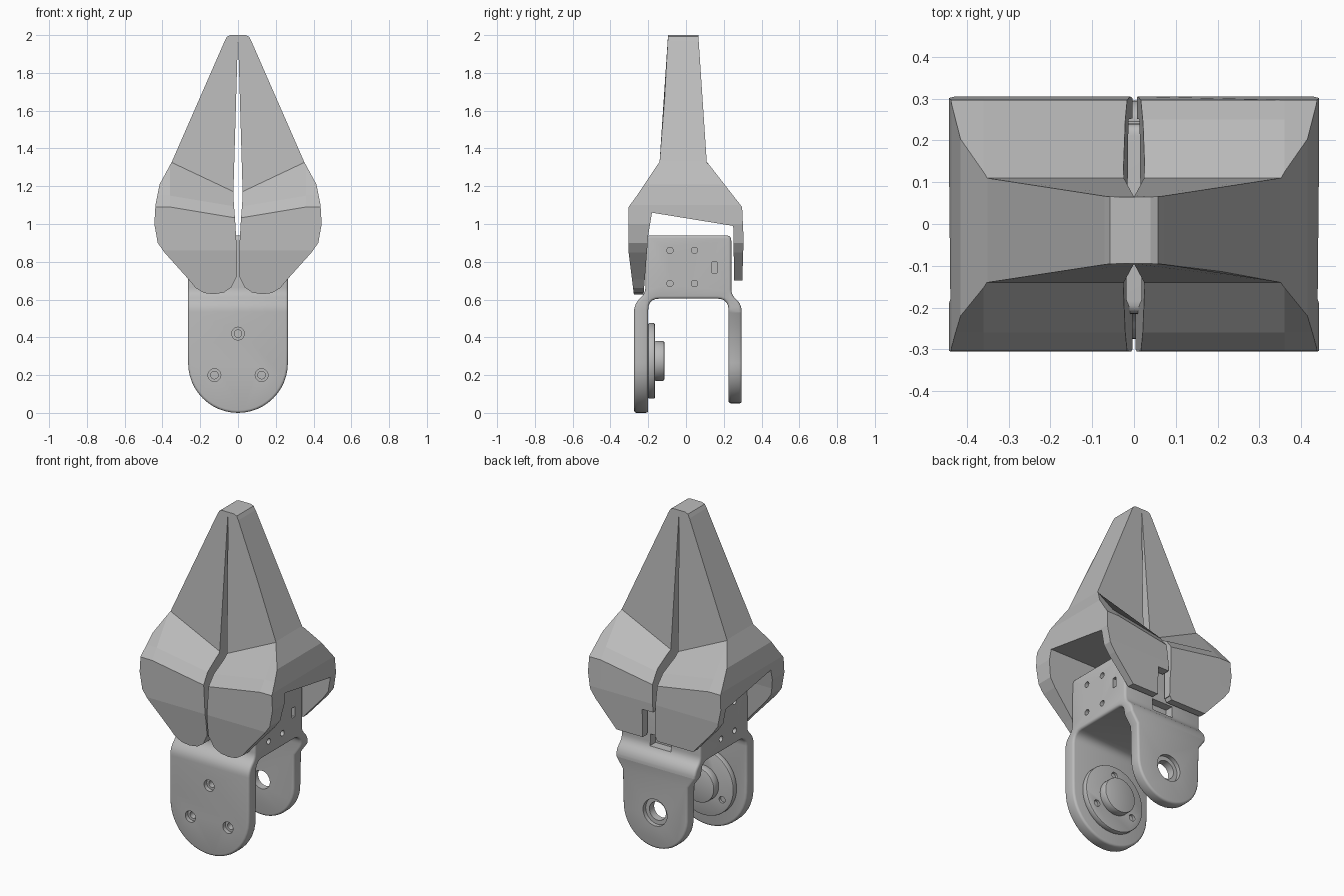
import bpy, bmesh, math
from mathutils import Vector

cube = bpy.data.objects.get("Cube")
if cube:
    bpy.data.objects.remove(cube, do_unlink=True)

GREY = (0.5, 0.5, 0.5, 1)
metal = bpy.data.materials.new("light grey metal")
metal.use_nodes = True
metal.diffuse_color = GREY
metal.node_tree.nodes["Principled BSDF"].inputs["Base Color"].default_value = GREY


def loft(name, sections, axis):
    """Skin matching profiles placed along an axis; sections = [(position, points)]."""
    bm = bmesh.new()
    rings = []
    for pos, pts in sections:
        rings.append([bm.verts.new((pos, a, b) if axis == 'x' else
                                   (a, pos, b) if axis == 'y' else (a, b, pos))
                      for a, b in pts])
    for r, s in zip(rings, rings[1:]):
        n = len(r)
        for i in range(n):
            bm.faces.new((r[i], r[(i + 1) % n], s[(i + 1) % n], s[i]))
    bm.faces.new(rings[0])
    bm.faces.new(rings[-1])
    bmesh.ops.recalc_face_normals(bm, faces=bm.faces)
    mesh = bpy.data.meshes.new(name)
    bm.to_mesh(mesh)
    bm.free()
    obj = bpy.data.objects.new(name, mesh)
    bpy.context.collection.objects.link(obj)
    mesh.materials.append(metal)
    return obj


def prism(name, pts, axis, lo, hi):
    return loft(name, [(lo, pts), (hi, pts)], axis)


def circle(a, b, r, n=32):
    return [(a + r * math.cos(math.tau * i / n), b + r * math.sin(math.tau * i / n))
            for i in range(n)]


def box(a0, a1, b0, b1):
    return [(a0, b0), (a1, b0), (a1, b1), (a0, b1)]


def rounded(corners, n=5):
    """Round each (a, b, radius) corner with a short curve."""
    out = []
    for i, (a, b, r) in enumerate(corners):
        p = Vector((a, b))
        if not r:
            out.append((a, b))
            continue
        u = (Vector(corners[i - 1][:2]) - p).normalized() * r
        v = (Vector(corners[(i + 1) % len(corners)][:2]) - p).normalized() * r
        for k in range(n + 1):
            t = k / n
            out.append(tuple(p + u * (1 - t) ** 2 + v * t ** 2))
    return out


def apply(obj, kind, **settings):
    mod = obj.modifiers.new(kind, kind)
    for key, value in settings.items():
        setattr(mod, key, value)
    bpy.context.view_layer.objects.active = obj
    bpy.ops.object.modifier_apply(modifier=mod.name)


def boolean(obj, tool, operation='DIFFERENCE'):
    apply(obj, 'BOOLEAN', object=tool, operation=operation, solver='EXACT')
    bpy.data.objects.remove(tool, do_unlink=True)


def smooth(obj):
    bpy.ops.object.select_all(action='DESELECT')
    obj.select_set(True)
    bpy.context.view_layer.objects.active = obj
    bpy.ops.object.shade_smooth_by_angle(angle=math.radians(35))


def mirrored(half):
    """Close a right-hand outline, listed top to bottom, with its mirror image."""
    return half + [(-x, z) for x, z in reversed(half)]


# Bracket: block on top, two joggled legs
bracket = prism("bracket", rounded([
    (-0.215, 0.94, 0.03), (0.24, 0.94, 0.03), (0.24, 0.625, 0.03), (0.295, 0.575, 0.04),
    (0.295, 0.05, 0), (0.225, 0.05, 0), (0.225, 0.605, 0.06), (-0.2, 0.605, 0.06),
    (-0.2, 0, 0), (-0.275, 0, 0), (-0.275, 0.575, 0.04), (-0.215, 0.635, 0.03)]),
    'x', -0.265, 0.265)


def leg_trim(shoulder, r, zc, y0, y1):
    arc = [(r * math.cos(math.pi * i / 24), zc - r * math.sin(math.pi * i / 24))
           for i in range(25)]
    inner = shoulder + arc + [(-x, z) for x, z in reversed(shoulder)]
    top = inner[0][1]
    frame = [(-0.4, top), (-0.4, -0.1), (0.4, -0.1), (0.4, top)] + inner
    boolean(bracket, prism("leg_trim", frame, 'y', y0, y1))


leg_trim([(0.266, 0.4)], 0.264, 0.264, -0.4, -0.1)
leg_trim([(0.266, 0.56), (0.262, 0.53), (0.22, 0.47)], 0.215, 0.265, 0.1, 0.4)
apply(bracket, 'BEVEL', width=0.018, segments=3, limit_method='ANGLE',
      angle_limit=math.radians(50))

# Screw holes in the front leg and the pivot hole in the rear leg
screws = [(0, 0.42), (-0.125, 0.2), (0.125, 0.2)]
for x, z in screws:
    boolean(bracket, prism("screw_seat", circle(x, z, 0.034, 20), 'y', -0.4, -0.25))
    boolean(bracket, prism("screw_hole", circle(x, z, 0.02, 16), 'y', -0.4, -0.215))
boolean(bracket, prism("pivot_seat", circle(0, 0.265, 0.08), 'y', 0.27, 0.4))
boolean(bracket, prism("pivot_hole", circle(0, 0.265, 0.055), 'y', 0.15, 0.4))

# Blind side holes, side slots and the window in the rear bend
for s in (-1, 1):
    for y in (-0.085, 0.045):
        for z in (0.685, 0.86):
            boolean(bracket, prism("side_hole", circle(y, z, 0.017, 16), 'x', s * 0.22, s * 0.3))
    boolean(bracket, prism("side_slot", box(0.137, 0.163, 0.74, 0.8), 'x', s * 0.22, s * 0.3))
boolean(bracket, prism("bend_window", box(-0.07, 0.07, 0.63, 0.7), 'y', 0.19, 0.4))
smooth(bracket)

# Round drive plate and hub inside the front leg
drive_plate = prism("drive_plate", circle(0, 0.275, 0.2, 64), 'y', -0.201, -0.165)
apply(drive_plate, 'BEVEL', width=0.006, segments=2, limit_method='ANGLE')
for x, z in screws:
    boolean(drive_plate, prism("plate_hole", circle(x, z, 0.02, 16), 'y', -0.18, -0.1))
smooth(drive_plate)
hub = prism("drive_hub", circle(0, 0.275, 0.105, 48), 'y', -0.166, -0.115)
apply(hub, 'BEVEL', width=0.006, segments=2, limit_method='ANGLE')
smooth(hub)


# Claw: side section lofted across the width, dipping at the middle
def claw_section(ridge, brow):
    return [(-0.095, 2.0), (0.065, 2.0), (0.11, ridge), (0.25, brow + 0.06),
            (0.297, brow), (0.305, 0.92), (0.298, 0.70), (0.255, 0.70), (0.25, 0.99),
            (-0.18, 1.06), (-0.2, 0.94), (-0.225, 0.62), (-0.275, 0.62),
            (-0.305, 0.86), (-0.304, brow), (-0.26, brow + 0.06), (-0.14, ridge)]


side, middle = claw_section(1.33, 1.09), claw_section(1.16, 1.03)
claw = loft("claw", [(-0.5, side), (-0.36, side), (0, middle), (0.36, side), (0.5, side)], 'x')

# Front outline with a pointed top and two round lobes
outline = mirrored([
    (0.04, 2.0), (0.058, 1.992), (0.07, 1.97), (0.35, 1.33), (0.415, 1.21), (0.437, 1.1),
    (0.443, 1.0), (0.425, 0.9), (0.39, 0.85), (0.26, 0.705), (0.225, 0.662), (0.18, 0.635),
    (0.13, 0.628), (0.075, 0.637), (0.035, 0.665), (0.008, 0.72)])
boolean(claw, prism("claw_outline", outline, 'y', -0.5, 0.5), 'INTERSECT')

# Tapered slit from front to back, and the notch in the rear lobe
slit = mirrored([(0.001, 1.97), (0.025, 1.15), (0.014, 1.0), (0.004, 0.82), (0.004, 0.5)])
boolean(claw, prism("claw_slit", slit, 'y', -0.6, 0.6))
boolean(claw, prism("lobe_notch", box(-0.002, 0.08, 0.5, 0.87), 'y', 0.2, 0.5))
